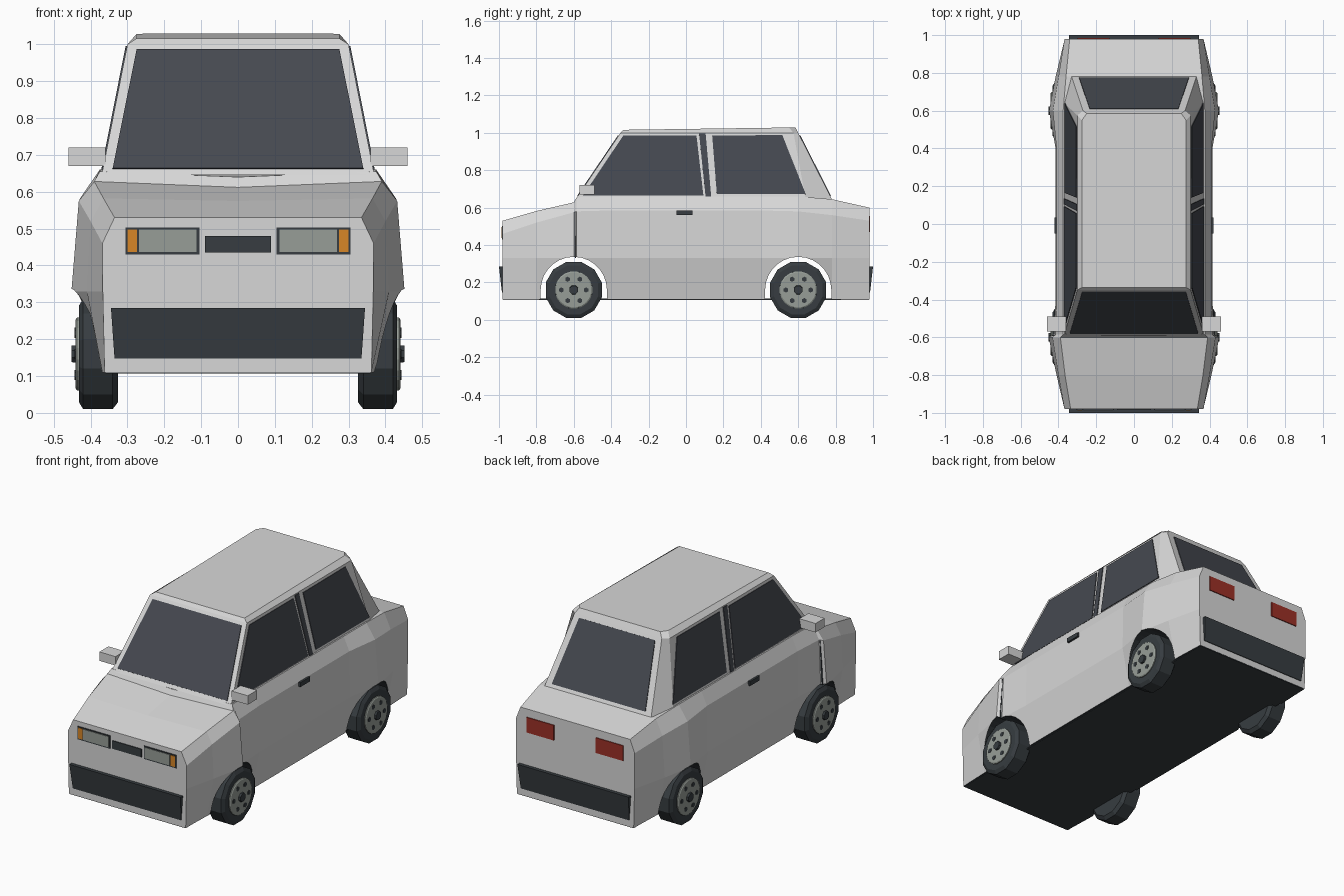
import bpy
import bmesh
from math import sin, cos, pi
from mathutils import Vector

start_cube = bpy.data.objects.get("Cube")
if start_cube:
    bpy.data.objects.remove(start_cube, do_unlink=True)


def material(name, red, green, blue):
    mat = bpy.data.materials.new(name)
    mat.use_nodes = True
    color = (red, green, blue, 1)
    mat.diffuse_color = color
    shader = next(n for n in mat.node_tree.nodes if n.type == "BSDF_PRINCIPLED")
    shader.inputs["Base Color"].default_value = color
    return mat


paint = material("light_grey_paint", .68, .68, .68)
glass = material("dark_glass", .06, .066, .08)
rubber = material("black_rubber", .038, .046, .052)
lens = material("headlight_grey", .31, .34, .31)
amber = material("amber_lens", .68, .24, .02)
red = material("red_lens", .33, .03, .02)


def finish(name, bm, *mats):
    bmesh.ops.recalc_face_normals(bm, faces=bm.faces)
    mesh = bpy.data.meshes.new(name)
    bm.to_mesh(mesh)
    bm.free()
    for mat in mats:
        mesh.materials.append(mat)
    obj = bpy.data.objects.new(name, mesh)
    bpy.context.collection.objects.link(obj)
    return obj


def loft(name, rings, *mats):
    """Skin a list of closed rings and cap both ends."""
    bm = bmesh.new()
    loops = [[bm.verts.new(p) for p in ring] for ring in rings]
    count = len(loops[0])
    for a, b in zip(loops, loops[1:]):
        for i in range(count):
            j = (i + 1) % count
            bm.faces.new((a[i], a[j], b[j], b[i]))
    bm.faces.new(loops[0])
    bm.faces.new(loops[-1])
    return finish(name, bm, *mats)


def plate(name, points, mat, half=.004):
    """Thin panel centred on a flat outline."""
    pts = [Vector(p) for p in points]
    step = (pts[1] - pts[0]).cross(pts[2] - pts[0]).normalized() * half
    return loft(name, [[p - step for p in pts], [p + step for p in pts]], mat)


def box(name, xs, ys, zs, mat):
    (x0, x1), (y0, y1) = xs, ys
    outline = [(x0, y0), (x1, y0), (x1, y1), (x0, y1)]
    return loft(name, [[(x, y, z) for x, y in outline] for z in zs], mat)


def disc(name, sections, y, z, sides, side, mat):
    """Turned part on an axis along x, from (x, radius) sections."""
    angles = [2 * pi * (i + .5) / sides for i in range(sides)]
    return loft(name, [[(side * x, y + r * cos(a), z + r * sin(a)) for a in angles]
                       for x, r in sections], mat)


# Lower body: y, sill x, flare x, shoulder x and z, top edge x and z, centre z
FLOOR, FLARE = .11, .33
stations = [
    (-.98, .362, .367, .368, .46, .335, .53, .53),
    (-.8, .368, .41, .40, .52, .365, .582, .575),
    (-.6, .375, .452, .432, .575, .39, .628, .612),
    (-.585, .37, .425, .415, .58, .375, .655, .64),
    (-.4, .37, .415, .41, .585, .375, .66, .65),
    (.4, .37, .415, .41, .585, .375, .66, .65),
    (.6, .375, .45, .43, .58, .375, .66, .65),
    (.78, .37, .415, .40, .56, .36, .645, .645),
    (.98, .362, .367, .368, .53, .34, .60, .60),
]
rings = []
for y, sill, flare, sh_x, sh_z, top_x, top_z, mid_z in stations:
    half = [(sill, FLOOR), (flare, FLARE), (sh_x, sh_z), (top_x, top_z)]
    outline = half + [(0, mid_z)] + [(-x, z) for x, z in reversed(half)]
    rings.append([(x, y, z) for x, z in outline])
body = loft("body", rings, paint, rubber)

# Wheel arches cut through the body
AXLE, HUB_Z, ARCH = .6, .16, .177
for y in (-AXLE, AXLE):
    arch = [(y + ARCH * cos(pi * i / 14), HUB_Z + ARCH * sin(pi * i / 14))
            for i in range(15)]
    arch += [(y - ARCH, 0), (y + ARCH, 0)]
    cutter = loft("arch_cutter", [[(x, a, b) for a, b in arch] for x in (-1, 1)], paint)
    cutter.hide_render = True
    cut = body.modifiers.new("arch", "BOOLEAN")
    cut.operation = "DIFFERENCE"
    cut.solver = "EXACT"
    cut.object = cutter
    bpy.context.view_layer.objects.active = body
    bpy.ops.object.modifier_apply(modifier=cut.name)
    bpy.data.objects.remove(cutter, do_unlink=True)

# Dark inside the arches and below
for face in body.data.polygons:
    spots = [body.data.vertices[i].co for i in face.vertices]
    in_arch = all(abs(Vector((abs(p.y) - AXLE, max(p.z - HUB_Z, 0))).length - ARCH) < .004
                  for p in spots)
    face.material_index = 1 if in_arch or face.normal.z < -.9 else 0
plate("floor", [(x, y, FLOOR) for x, y in
                ((-.36, -.978), (.36, -.978), (.36, .978), (-.36, .978))], rubber, .003)

# Cabin with chamfered rear pillars and slightly crowned roof
BELT, EAVE = .645, 1.0


def plan(front, rear_side, rear):
    (fx, fy), (sx, sy), (rx, ry) = front, rear_side, rear
    return [(fx, fy), (sx, sy), (rx, ry), (-rx, ry), (-sx, sy), (-fx, fy)]


base = plan((.37, -.59), (.37, .64), (.33, .78))
eave = plan((.30, -.35), (.30, .575), (.27, .60))
lid = plan((.275, -.335), (.275, .55), (.25, .585))
loft("cabin", [[(x, y, BELT) for x, y in base],
               [(x, y, EAVE) for x, y in eave],
               [(x, y, 1.016 + .014 * (y + .335)) for x, y in lid]], paint)


def slope(z, low, high):
    return low + (high - low) * (z - BELT) / (EAVE - BELT)


# Front and rear screens
for name, low, high, wide, narrow in (("windscreen", -.59, -.35, .34, .275),
                                      ("rear_window", .78, .60, .29, .235)):
    z0, z1 = .662, .985
    plate(name, [(x, slope(z, low, high), z) for x, z in
                 ((-wide, z0), (wide, z0), (narrow, z1), (-narrow, z1))], glass)

# Side glass and pillar trim as (y, z) outlines
side_panels = {
    "front_side_window": [(-.55, .665), (.093, .665), (.056, .985), (-.335, .985)],
    "pillar_trim": [(.105, .655), (.135, .655), (.105, .995), (.07, .995)],
    "rear_side_window": [(.165, .672), (.64, .672), (.515, .987), (.14, .985)],
}
for side, label in ((1, "left_"), (-1, "right_")):
    def span(a, b):
        return sorted((side * a, side * b))

    for name, outline in side_panels.items():
        plate(label + name, [(side * slope(z, .37, .30), y, z) for y, z in outline], glass)

    box(label + "mirror", span(.36, .46), (-.57, -.49), (.67, .72), paint)
    box(label + "door_handle", span(.40, .422), (-.05, .035), (.56, .585), rubber)
    plate(label + "door_seam", [(side * x, -.59, z) for x, z in
                                ((.40, FLARE), (.436, FLARE), (.42, .575), (.40, .575))],
          rubber, .003)

    # Lamps
    box(label + "headlight_frame", span(.105, .305), (-.984, -.975), (.43, .503), rubber)
    box(label + "headlight", span(.112, .268), (-.987, -.978), (.437, .497), lens)
    box(label + "indicator", span(.274, .30), (-.987, -.978), (.437, .497), amber)
    box(label + "tail_light", span(.13, .30), (.977, .985), (.47, .555), red)

    # Wheels
    for y, end in ((-AXLE, "front_"), (AXLE, "rear_")):
        tag = label + end
        disc(tag + "tyre", [(.325, .135), (.34, .155), (.42, .155), (.432, .135),
                            (.432, .10), (.42, .10)], y, HUB_Z, 12, side, rubber)
        disc(tag + "rim", [(.40, .10), (.437, .10), (.441, .094)], y, HUB_Z, 20, side, lens)
        disc(tag + "hub_cap", [(.43, .027), (.452, .024)], y, HUB_Z, 8, side, rubber)
        for i in range(6):
            a = pi * i / 3
            disc(tag + "rim_hole", [(.43, .014), (.443, .014)], y + .066 * cos(a),
                 HUB_Z + .066 * sin(a), 6, side, rubber)

box("grille", (-.09, .09), (-.985, -.975), (.435, .48), rubber)

# Bumpers, leaning in towards the bottom
for sign, name in ((-1, "front_bumper"), (1, "rear_bumper")):
    profile = [(.96, .285), (1, .285), (.984, .147), (.96, .147)]
    loft(name, [[(s * (.335 + .07 * (z - .147)), sign * y, z) for y, z in profile]
                for s in (-1, 1)], rubber)
